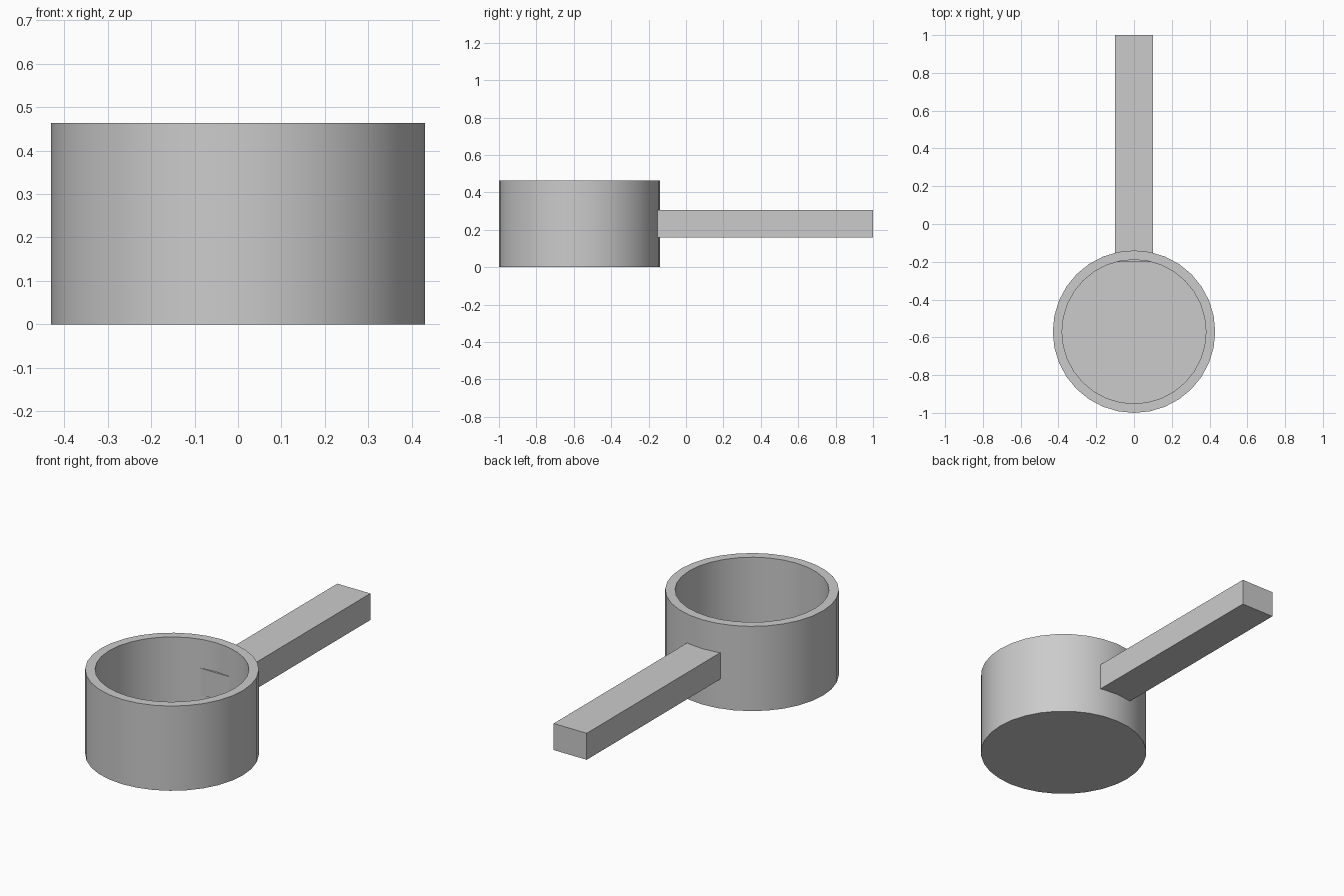
import bpy
import bmesh
import math
from mathutils import Matrix, Vector

if "Cube" in bpy.data.objects:
    bpy.data.objects.remove(bpy.data.objects["Cube"], do_unlink=True)

SIDES = 32
OUTER, INNER = 0.43, 0.381
HEIGHT, FLOOR = 0.463, 0.05
CUP_Y = -0.57

# One plain grey for the whole scoop
grey = bpy.data.materials.new("plain_grey")
grey.use_nodes = True
grey.diffuse_color = (0.6, 0.6, 0.6, 1)
grey.node_tree.nodes["Principled BSDF"].inputs["Base Color"].default_value = (0.6, 0.6, 0.6, 1)


def add_object(name, bm):
    bmesh.ops.recalc_face_normals(bm, faces=bm.faces[:])
    mesh = bpy.data.meshes.new(name)
    bm.to_mesh(mesh)
    bm.free()
    mesh.materials.append(grey)
    obj = bpy.data.objects.new(name, mesh)
    bpy.context.collection.objects.link(obj)
    return obj


def ring(bm, radius, z):
    angles = [2 * math.pi * i / SIDES for i in range(SIDES)]
    return [bm.verts.new((radius * math.cos(a), radius * math.sin(a), z)) for a in angles]


# Cup: outer wall, flat rim, inner wall, closed by two discs
bm = bmesh.new()
profile = [(OUTER, 0), (OUTER, HEIGHT), (INNER, HEIGHT), (INNER, FLOOR)]
rings = [ring(bm, r, z) for r, z in profile]
for low, high in zip(rings, rings[1:]):
    for i in range(SIDES):
        j = (i + 1) % SIDES
        bm.faces.new((low[i], low[j], high[j], high[i]))
bm.faces.new(rings[0])
bm.faces.new(rings[-1])
cup = add_object("cup", bm)
cup.location.y = CUP_Y

# Smooth walls with sharp rim and base edges
bpy.ops.object.select_all(action="DESELECT")
cup.select_set(True)
bpy.context.view_layer.objects.active = cup
bpy.ops.object.shade_smooth_by_angle(angle=math.radians(30))

# Handle: square bar passing through the back wall
low, high = Vector((-0.1, -0.2, 0.16)), Vector((0.1, 1.0, 0.305))
bm = bmesh.new()
bmesh.ops.create_cube(bm, size=1, matrix=Matrix.LocRotScale((low + high) / 2, None, high - low))
add_object("handle", bm)
